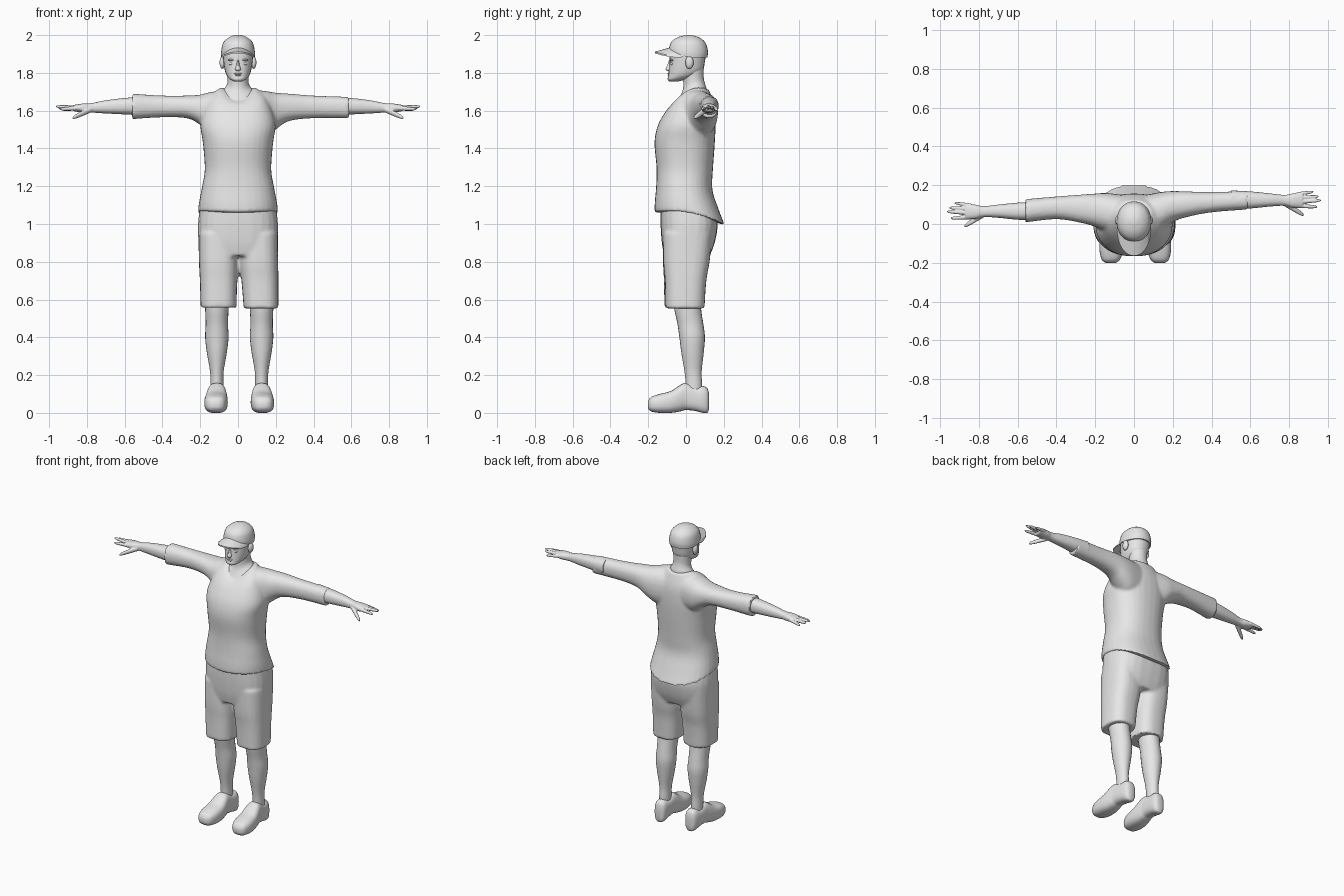
import bpy, bmesh, math
from mathutils import Vector

GREY = bpy.data.materials.new("plain grey")
GREY.diffuse_color = (0.8, 0.8, 0.8, 1)


def power(v, n):
    return math.copysign(abs(v) ** (2 / n), v)


def angles(n, count):
    for i in range(count):
        t = 2 * math.pi * i / count
        yield power(math.cos(t), n), power(math.sin(t), n)


def spline(rows, k=4):
    """Catmull-Rom interpolation between rows of section numbers."""
    out, m = [], len(rows) - 1
    for i in range(m):
        p = [rows[max(0, min(m, i + j))] for j in (-1, 0, 1, 2)]
        for s in range(k):
            t = s / k
            out.append([0.5 * (2 * b + (c - a) * t + (2 * a - 5 * b + 4 * c - d) * t * t
                               + (3 * b - a - 3 * c + d) * t ** 3) for a, b, c, d in zip(*p)])
    return out + [list(rows[m])]


def box_rings(axis, rows, n=2.3, count=24, k=4):
    """Rows: position on axis, then min/max on the two other axes."""
    rings = []
    for p, a0, a1, b0, b1 in spline(rows, k):
        ring = []
        for c, s in angles(n, count):
            co = [(a0 + a1) / 2 + c * (a1 - a0) / 2, (b0 + b1) / 2 + s * (b1 - b0) / 2]
            co.insert(axis, p)
            ring.append(Vector(co))
        rings.append(ring)
    return rings


def tilt_rings(rows, n=2.3, count=32, k=4):
    """Rows: front y, front z, back y, back z, side z, half width."""
    rings = []
    for yf, zf, yb, zb, zs, hw in spline(rows, k):
        rings.append([Vector((hw * c, (yf + yb) / 2 + s * (yb - yf) / 2,
                              zs + (zb - zf) / 2 * s + ((zf + zb) / 2 - zs) * s * s))
                      for c, s in angles(n, count)])
    return rings


def build(name, lofts, voxel=0, smooth=5):
    """Skin each stack of rings with closed ends; optionally fuse them."""
    bm = bmesh.new()
    for rings in lofts:
        vs = [[bm.verts.new(p) for p in r] for r in rings]
        n = len(vs[0])
        for a, b in zip(vs, vs[1:]):
            for i in range(n):
                bm.faces.new((a[i], a[(i + 1) % n], b[(i + 1) % n], b[i]))
        for r in (vs[0], vs[-1]):
            mid = bm.verts.new(sum((v.co for v in r), Vector()) / n)
            for i in range(n):
                bm.faces.new((r[i], r[(i + 1) % n], mid))
    bmesh.ops.recalc_face_normals(bm, faces=bm.faces)
    return finish(name, bm, voxel, smooth)


def finish(name, bm, voxel=0, smooth=5):
    me = bpy.data.meshes.new(name)
    bm.to_mesh(me)
    bm.free()
    me.materials.append(GREY)
    ob = bpy.data.objects.new(name, me)
    bpy.context.collection.objects.link(ob)
    bpy.ops.object.select_all(action='DESELECT')
    ob.select_set(True)
    bpy.context.view_layer.objects.active = ob
    if voxel:
        m = ob.modifiers.new("fuse", 'REMESH')
        m.mode, m.voxel_size = 'VOXEL', voxel
        m = ob.modifiers.new("soften", 'SMOOTH')
        m.factor, m.iterations = 0.5, smooth
        for mod in list(ob.modifiers):
            bpy.ops.object.modifier_apply(modifier=mod.name)
    bpy.ops.object.shade_smooth_by_angle(angle=math.radians(45))
    return ob


def ball(name, loc, size):
    bm = bmesh.new()
    bmesh.ops.create_uvsphere(bm, u_segments=14, v_segments=8, radius=1)
    for v in bm.verts:
        v.co = Vector(a * b for a, b in zip(v.co, size)) + Vector(loc)
    finish(name, bm)


# Shirt: torso and two sleeves fused
torso = tilt_rings([(-.167, 1.063, .205, .995, 1.06, .213), (-.165, 1.12, .172, 1.08, 1.11, .207),
                    (-.158, 1.2, .14, 1.18, 1.19, .192), (-.156, 1.3, .142, 1.28, 1.29, .176),
                    (-.167, 1.43, .152, 1.42, 1.43, .186), (-.15, 1.52, .157, 1.54, 1.54, .198),
                    (-.112, 1.59, .15, 1.63, 1.67, .15), (-.075, 1.635, .12, 1.715, 1.715, .095)])
sleeve_l = box_rings(0, [(-.06, -.05, .15, 1.47, 1.705), (-.14, -.04, .16, 1.48, 1.70),
                         (-.2, -.015, .157, 1.525, 1.685), (-.27, .005, .152, 1.56, 1.68),
                         (-.4, .025, .142, 1.565, 1.68), (-.56, .008, .128, 1.555, 1.69)])
sleeve_r = box_rings(0, [(.06, -.05, .15, 1.45, 1.71), (.14, -.03, .165, 1.46, 1.705),
                         (.2, .01, .17, 1.5, 1.695), (.27, .035, .168, 1.545, 1.69),
                         (.4, .06, .165, 1.56, 1.68), (.588, .075, .17, 1.56, 1.673)])
build("shirt", [torso, sleeve_l, sleeve_r], 0.009)

# Shorts: hips and two legs fused
hips = box_rings(2, [(1.1, -.2, .2, -.135, .15), (1.0, -.212, .212, -.135, .168),
                     (.9, -.21, .212, -.128, .152), (.83, -.205, .21, -.115, .125)], 2.6)
short_l = box_rings(2, [(.95, -.21, 0, -.12, .14), (.8, -.207, 0, -.122, .125),
                        (.7, -.202, -.004, -.117, .105), (.558, -.198, -.008, -.115, .092)], 2.6)
short_r = box_rings(2, [(.95, 0, .212, -.12, .14), (.8, .006, .213, -.12, .125),
                        (.7, .018, .214, -.112, .108), (.553, .03, .214, -.108, .098)], 2.6)
build("shorts", [hips, short_l, short_r], 0.009)

for side, s, cx, dy in (("left", -1, -.112, 0), ("right", 1, .125, .058)):
    # Bare lower leg
    build(side + "_leg", [box_rings(2, [
        (z, cx - w, cx + w, y0, y1) for z, w, y0, y1 in (
            (.66, .066, -.075, .075), (.55, .062, -.062, .08), (.47, .059, -.045, .092),
            (.4, .062, -.035, .1), (.32, .053, -.025, .094), (.22, .036, -.008, .083),
            (.15, .034, -.002, .085), (.09, .034, -.005, .085))], 2)])

    # Shoe with a flat sole, toes turned slightly outwards
    shoe = []
    for y, w, z0, z1 in ((-.202, .022, .025, .06), (-.185, .046, .008, .084), (-.14, .06, 0, .1),
                         (-.08, .061, 0, .116), (-.03, .054, .008, .148), (0, .048, .015, .158),
                         (.05, .045, .01, .14), (.09, .042, 0, .142), (.113, .034, 0, .13),
                         (.122, .018, .02, .1)):
        x = cx - s * .04 * y
        shoe.append((y, x - w, x + w, z0, z1))
    build(side + "_shoe", [box_rings(1, shoe, 2.7)])

    # Forearm, palm and fingers fused
    arm = [(s * x, y0 + dy, y1 + dy, z0, z1) for x, y0, y1, z0, z1 in (
        (.5, .02, .115, 1.575, 1.675), (.6, .022, .11, 1.58, 1.667), (.7, .032, .1, 1.585, 1.655),
        (.775, .036, .092, 1.59, 1.64), (.82, .026, .1, 1.59, 1.638), (.87, .026, .104, 1.597, 1.63))]
    parts = [box_rings(0, arm)]
    for x0, y0, z0, x1, y1, z1, r in ((.84, .034, 1.615, .925, .046, 1.602, .009),
                                      (.84, .014, 1.616, .952, .022, 1.615, .010),
                                      (.84, -.006, 1.616, .965, .002, 1.622, .010),
                                      (.84, -.026, 1.614, .945, -.032, 1.608, .010),
                                      (.775, -.012, 1.608, .875, -.074, 1.562, .014)):
        rows = []
        for t, f in ((0, 1.2), (.5, 1.05), (.85, .85), (1, .4)):
            y, z = .062 + dy + y0 + (y1 - y0) * t, z0 + (z1 - z0) * t
            rows.append((s * (x0 + (x1 - x0) * t), y - r * f, y + r * f, z - r * f, z + r * f))
        parts.append(box_rings(0, rows, 2, 10, 2))
    build(side + "_arm", parts, 0.0035, 3)

    # Ear, eye and brow
    ball(side + "_ear", (s * .083, .018, 1.855), (.015, .022, .034))
    ball(side + "_eye", (s * .034, -.074, 1.848), (.014, .008, .007))
    ball(side + "_brow", (s * .034, -.074, 1.868), (.02, .011, .006))

# Neck and the skin inside the collar
build("neck", [tilt_rings([(-.068, 1.615, .112, 1.69, 1.69, .086), (-.045, 1.655, .108, 1.72, 1.712, .074),
                           (-.02, 1.70, .1, 1.745, 1.735, .06), (-.014, 1.74, .094, 1.775, 1.76, .055),
                           (-.02, 1.80, .094, 1.82, 1.81, .057)], 2)])

# Head
build("head", [box_rings(2, [
    (z, -w, w, y0, y1) for z, w, y0, y1 in (
        (1.755, .022, -.088, -.04), (1.766, .042, -.097, .0), (1.785, .059, -.094, .055),
        (1.815, .07, -.091, .09), (1.86, .077, -.087, .1), (1.9, .08, -.086, .105),
        (1.94, .074, -.075, .095))], 2.2)])

# Nose and lips
build("nose", [box_rings(2, [(1.868, -.006, .006, -.09, -.06), (1.84, -.01, .01, -.099, -.06),
                             (1.82, -.016, .016, -.108, -.06), (1.81, -.012, .012, -.1, -.06)], 2, 12)])
ball("upper_lip", (0, -.088, 1.796), (.022, .010, .005))
ball("lower_lip", (0, -.087, 1.787), (.018, .010, .005))

# Cap crown
build("cap_crown", [tilt_rings([(-.09, 1.912, .113, 1.882, 1.885, .089), (-.09, 1.93, .116, 1.915, 1.915, .089),
                                (-.078, 1.963, .104, 1.958, 1.96, .078), (-.045, 1.988, .075, 1.985, 1.987, .05),
                                (.0, 2.0, .04, 1.998, 2.0, .018)], 2.1)])

# Cap brim: curved strip from the crown to the front edge
brim = []
for i in range(17):
    a = math.radians(-82 + 164 * i / 16)
    sn, cs = math.sin(a), math.cos(a)
    inner = Vector((.084 * sn, .005 - .085 * cs, 1.932 - .04 * sn * sn))
    outer = Vector((.09 * sn, .005 - .169 * cs ** .8, 1.908 - .024 * sn * sn))
    up = Vector((0, 0, .004))
    brim.append([inner + up, outer + up, outer - up, inner - up])
build("cap_brim", [brim])
